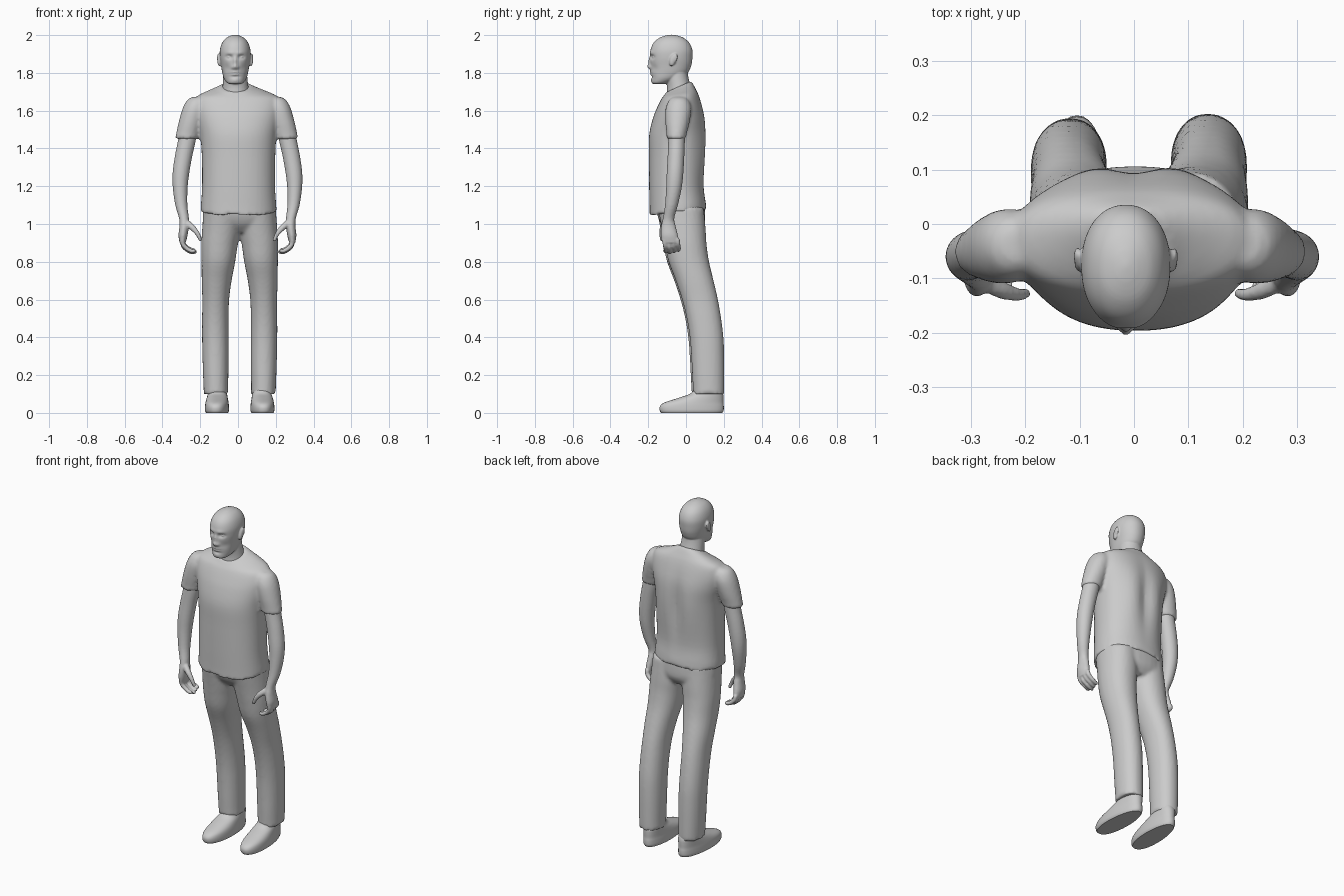
import bpy, bmesh
from math import sin, cos, pi, exp, copysign
from mathutils import Vector, Matrix


def spline(rows, steps):
    """Catmull-Rom interpolation of rows of numbers."""
    out = []
    for i in range(len(rows) - 1):
        a, b = rows[max(i - 1, 0)], rows[i]
        c, d = rows[i + 1], rows[min(i + 2, len(rows) - 1)]
        for k in range(steps):
            t = k / steps
            out.append([0.5 * (2 * q + (r - p) * t + (2 * p - 5 * q + 4 * r - s) * t * t
                               + (3 * q - p - 3 * r + s) * t ** 3)
                        for p, q, r, s in zip(a, b, c, d)])
    return out + [list(rows[-1])]


def skin(bm, rings):
    """Closed quad skin over a list of point rings."""
    rings = [[bm.verts.new(p) for p in ring] for ring in rings]
    for a, b in zip(rings, rings[1:]):
        for j in range(len(a)):
            k = (j + 1) % len(a)
            bm.faces.new((a[j], a[k], b[k], b[j]))
    bm.faces.new(rings[0])
    bm.faces.new(rings[-1])


def loft(bm, rows, n=2.0, sides=36, steps=4, deform=None):
    """Skin over level rings: x, y, z, half width, half depth, tilt."""
    rings = []
    for x, y, z, rx, ry, tilt in spline([tuple(r) + (0,) * (6 - len(r)) for r in rows], steps):
        ring = []
        for j in range(sides):
            c, s = cos(2 * pi * j / sides), sin(2 * pi * j / sides)
            dx = rx * copysign(abs(c) ** (2 / n), c)
            dy = ry * copysign(abs(s) ** (2 / n), s)
            p = Vector((x + dx, y + dy, z + tilt * dy))
            if deform:
                deform(p)
            ring.append(p)
        rings.append(ring)
    skin(bm, rings)


def ball(bm, co, size, rot=0.0, sides=12, levels=8):
    m = Matrix.Translation(co) @ Matrix.Rotation(rot, 4, 'X') @ Matrix.Diagonal((*size, 1))
    skin(bm, [[m @ Vector((sin(a) * cos(2 * pi * j / sides), sin(a) * sin(2 * pi * j / sides),
                           -cos(a))) for j in range(sides)]
              for a in [pi * (i + .3) / (levels - .4) for i in range(levels)]])


def chain(bm, rows):
    """Finger-like string of balls: x, y, z, radius."""
    for x, y, z, r in spline(rows, 4):
        ball(bm, (x, y, z), (r, r, r))


def side(rows, s, dx=0.0, dy=0.0):
    return [(s * r[0] + dx, r[1] + dy, *r[2:]) for r in rows]


def finish(bm, name, voxel=None, smooth=2):
    if not voxel:
        bmesh.ops.recalc_face_normals(bm, faces=bm.faces)
    me = bpy.data.meshes.new(name)
    bm.to_mesh(me)
    bm.free()
    ob = bpy.data.objects.new(name, me)
    bpy.context.collection.objects.link(ob)
    if voxel:
        # fuse the overlapping pieces into one skin
        r = ob.modifiers.new("Fuse", 'REMESH')
        r.mode, r.voxel_size, r.use_smooth_shade = 'VOXEL', voxel, True
        m = ob.modifiers.new("Soften", 'SMOOTH')
        m.factor, m.iterations = 0.5, smooth
    return ob


# Shoes
for s, label in ((-1, "left"), (1, "right")):
    bm = bmesh.new()
    cx = s * .120 + .009

    def last(p):
        # narrow the heel and turn the toe slightly outward
        t = (p.y - .03) / .17
        p.x = cx + (p.x - cx) * (1 - .12 * max(t, 0)) - s * .006 * t

    loft(bm, [(cx, .030, 0, .058, .162), (cx, .030, .012, .063, .169),
              (cx, .031, .035, .063, .169), (cx, .042, .055, .061, .156),
              (cx, .080, .080, .057, .118), (cx, .110, .103, .053, .086),
              (cx, .118, .14, .048, .066)], n=2.3, deform=last)
    ob = finish(bm, label + "_shoe")
    ob.select_set(True)
    bpy.context.view_layer.objects.active = ob
bpy.ops.object.shade_smooth_by_angle()

# Head: skull loft with modelled face, ears, eyes and neck
HX = -0.015


def face(p):
    if p.y > -0.11:
        return
    x = p.x - HX

    def g(x0, z0, wx, wz):
        return exp(-((abs(x) - x0) / wx) ** 2 - ((p.z - z0) / wz) ** 2)
    p.y -= (0.017 * g(0, 1.832, 0.012, 0.014) + 0.010 * g(0, 1.862, 0.009, 0.022)
            + 0.006 * g(0.015, 1.829, 0.007, 0.008) + 0.004 * g(0.025, 1.906, 0.025, 0.009)
            + 0.006 * g(0, 1.804, 0.022, 0.005) + 0.006 * g(0, 1.791, 0.018, 0.005)
            + 0.005 * g(0, 1.762, 0.022, 0.012))
    p.y += (0.014 * g(0.032, 1.884, 0.016, 0.010) + 0.004 * g(0, 1.798, 0.024, 0.003)
            + 0.005 * g(0, 1.780, 0.025, 0.006) + 0.005 * g(0.045, 1.825, 0.018, 0.02))


bm = bmesh.new()
loft(bm, [(HX, -.142, 1.740, .022, .025), (HX, -.135, 1.747, .042, .045),
          (HX, -.108, 1.770, .059, .073), (HX, -.088, 1.80, .068, .097),
          (HX, -.080, 1.84, .075, .108), (HX, -.078, 1.88, .081, .112),
          (HX, -.077, 1.92, .081, .111), (HX, -.077, 1.957, .070, .096),
          (HX, -.077, 1.983, .050, .068), (HX, -.077, 1.997, .024, .034),
          (HX, -.077, 2.002, .004, .005)], n=2.15, sides=96, steps=8, deform=face)
loft(bm, [(-.012, -.03, 1.66, .078, .075), (-.013, -.036, 1.72, .069, .064),
          (HX, -.048, 1.78, .064, .060), (HX, -.055, 1.84, .06, .06)])
for s in (-1, 1):
    ball(bm, (HX + s * .084, -.070, 1.868), (.011, .017, .034), -.25)
    ball(bm, (HX + s * .089, -.060, 1.878), (.007, .016, .024), -.25)
    ball(bm, (HX + s * .032, -.166, 1.884), (.013, .012, .008))
finish(bm, "head", 0.0045, 1)


# Shirt: torso and two sleeves
def back_folds(p):
    w = exp(-((p.z - 1.42) / .17) ** 2)
    if p.y > 0:
        p.y += w * (.008 * exp(-((abs(p.x) - .09) / .05) ** 2) - .014 * exp(-(p.x / .035) ** 2))
    if p.z < 1.11:
        p.z += .006 * sin(p.x * 32 + 1.5)


bm = bmesh.new()
loft(bm, [(.003, -.043, 1.060, .201, .150, .09), (.003, -.044, 1.10, .199, .149, .06),
          (.003, -.050, 1.20, .193, .145, 0), (.003, -.048, 1.35, .194, .148, 0),
          (.002, -.046, 1.47, .202, .149, 0), (0, -.038, 1.56, .220, .137, 0),
          (-.002, -.034, 1.625, .228, .118, .05), (-.004, -.032, 1.675, .212, .098, .12),
          (-.008, -.034, 1.702, .150, .082, .25), (-.010, -.038, 1.718, .100, .072, .4),
          (-.012, -.040, 1.727, .080, .066, .45)], n=2.25, sides=64, deform=back_folds)
for s in (-1, 1):
    loft(bm, side([(.205, -.038, 1.672, .03, .03), (.213, -.038, 1.655, .050, .052),
                   (.224, -.040, 1.61, .063, .068), (.243, -.045, 1.54, .064, .064),
                   (.260, -.050, 1.475, .061, .053), (.265, -.052, 1.450, .060, .051)],
                  s, -.007))
finish(bm, "shirt", 0.01)

# Arms with palm, fingers and thumb
for s, label in ((-1, "left"), (1, "right")):
    bm = bmesh.new()
    loft(bm, side([(.255, -.048, 1.52, .046, .044), (.268, -.050, 1.44, .047, .044),
                   (.285, -.053, 1.36, .046, .044), (.299, -.058, 1.27, .044, .044),
                   (.303, -.064, 1.19, .039, .041), (.297, -.077, 1.10, .032, .034),
                   (.283, -.092, 1.03, .026, .030), (.282, -.093, .99, .025, .038),
                   (.288, -.088, .94, .024, .045), (.290, -.082, .90, .016, .044)], s, -.003))
    for k in range(4):
        y, curl = -.115 + .023 * k, .006 * abs(k - 1)
        chain(bm, side([(.291, y, .915, .0135), (.286, y + .004, .883 + curl, .0125),
                        (.262, y + .008, .860 + curl, .0115),
                        (.238, y + .006, .850 + curl, .0105),
                        (.222 + curl, y + .002, .853 + curl, .009)], s, -.003))
    chain(bm, side([(.270, -.105, 1.005, .019), (.240, -.122, .982, .0165),
                    (.212, -.130, .950, .0125), (.197, -.128, .918, .010)], s, -.003))
    finish(bm, label + "_arm", 0.0055, 1)

# Trousers: hips and two legs leaning back toward the feet
bm = bmesh.new()
loft(bm, [(.006, -.030, 1.12, .185, .125), (.006, -.027, 1.06, .192, .128),
          (.006, -.016, 1.00, .185, .115), (.006, -.008, .955, .12, .08)], n=2.3)
for s in (-1, 1):
    loft(bm, side([(.093, -.028, 1.08, .098, .122), (.099, -.012, .97, .100, .115),
                   (.107, -.002, .89, .096, .110), (.113, .014, .80, .089, .107),
                   (.122, .045, .70, .079, .100), (.127, .073, .60, .071, .095),
                   (.129, .094, .50, .070, .091), (.129, .108, .40, .070, .089),
                   (.128, .114, .30, .069, .087), (.127, .117, .20, .067, .085),
                   (.126, .119, .13, .065, .083), (.125, .119, .10, .065, .082)],
                  s, .009, .004 * s - .003), n=2.15)
finish(bm, "trousers", 0.01)
